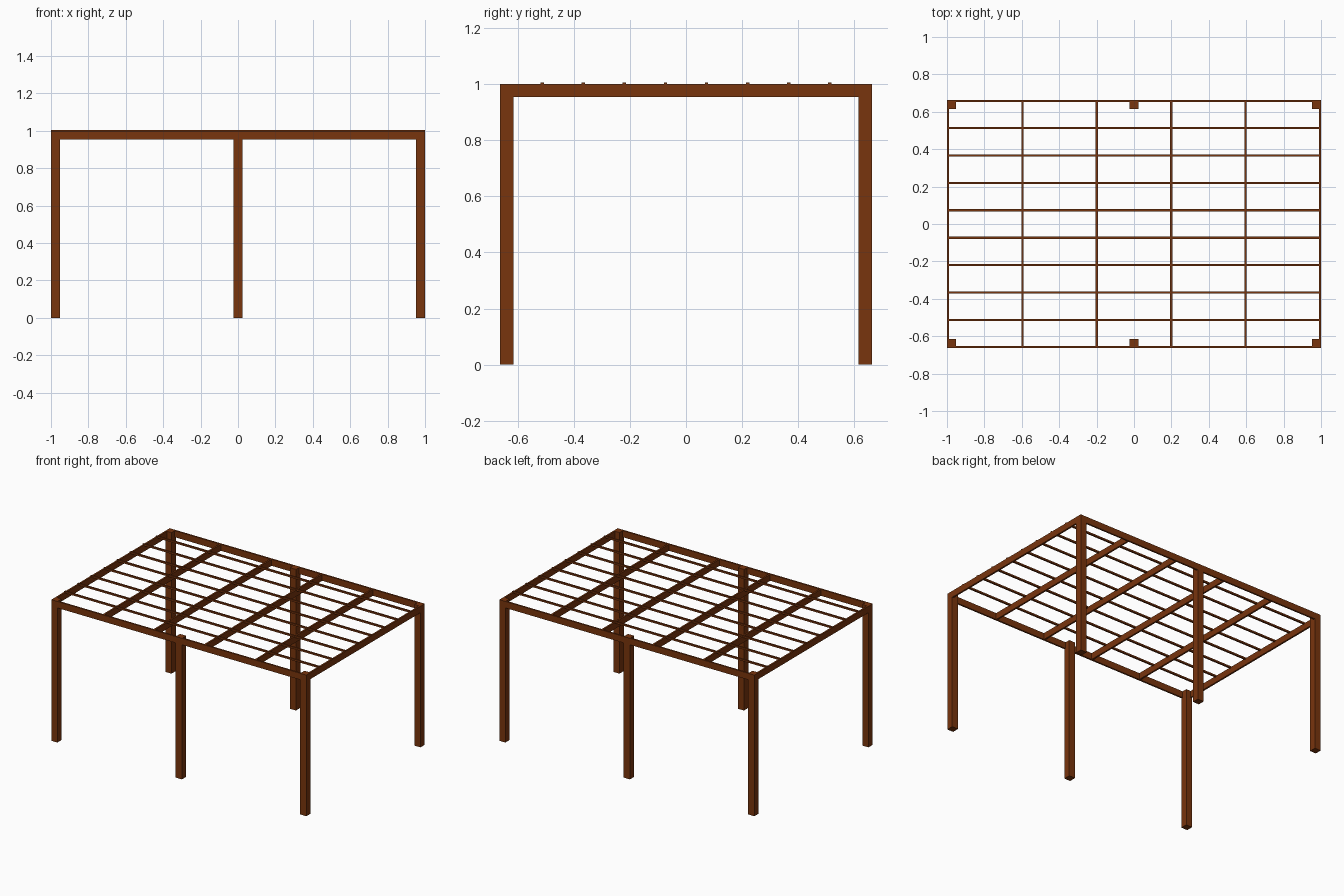
import bpy, bmesh

if "Cube" in bpy.data.objects:
    bpy.data.objects.remove(bpy.data.objects["Cube"])

wood = bpy.data.materials.new("brown_wood")
wood.diffuse_color = (0.19, 0.035, 0.004, 1)
wood.use_nodes = True
wood.node_tree.nodes["Principled BSDF"].inputs["Base Color"].default_value = wood.diffuse_color

X, Y, TOP = 1.0, 0.663, 1.0      # half length, half width, frame top
POST, THICK, DEPTH = 0.048, 0.012, 0.046


def box(name, x0, x1, y0, y1, z0, z1):
    """Axis-aligned timber between two corners."""
    bm = bmesh.new()
    bmesh.ops.create_cube(bm, size=1)
    for v in bm.verts:
        v.co = (x1 if v.co.x > 0 else x0,
                y1 if v.co.y > 0 else y0,
                z1 if v.co.z > 0 else z0)
    me = bpy.data.meshes.new(name)
    bm.to_mesh(me)
    bm.free()
    me.materials.append(wood)
    ob = bpy.data.objects.new(name, me)
    bpy.context.collection.objects.link(ob)
    return ob


# Posts: three along the front, three along the back
for side, s in (("front", -1), ("back", 1)):
    yc = s * (Y - POST / 2)
    for place, xc in (("left", -X + POST / 2), ("middle", 0), ("right", X - POST / 2)):
        box(f"{side}_{place}_post", xc - POST / 2, xc + POST / 2,
            yc - POST / 2, yc + POST / 2, 0, TOP)
    # Long edge beam, flush with the outside of the posts
    yb = s * (Y - THICK / 2)
    box(f"{side}_beam", -X, X, yb - THICK / 2, yb + THICK / 2, TOP - DEPTH, TOP)

# Rafters across the width, the outer two closing the frame
for i in range(6):
    xc = (i / 5 * 2 - 1) * (X - THICK / 2)
    box(f"rafter_{i + 1}", xc - THICK / 2, xc + THICK / 2, -Y, Y, TOP - DEPTH, TOP)

# Thin slats along the length, just proud of the rafters
for i in range(8):
    yc = (i - 3.5) * 0.1465
    box(f"slat_{i + 1}", -X, X, yc - THICK / 2, yc + THICK / 2, TOP - 0.007, TOP + 0.005)
